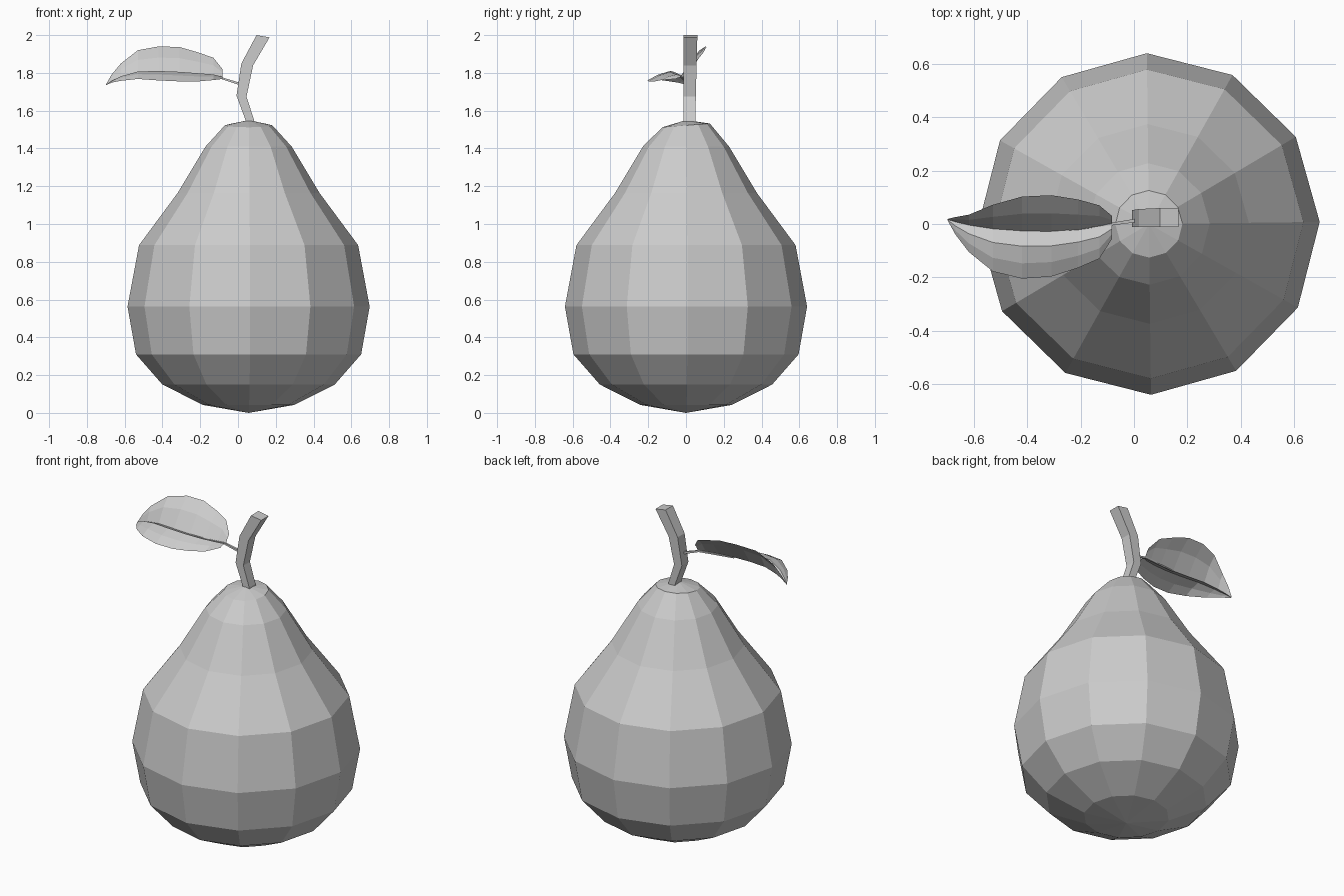
import bpy, math

if "Cube" in bpy.data.objects:
    bpy.data.objects.remove(bpy.data.objects["Cube"])


def make(name, verts, faces):
    me = bpy.data.meshes.new(name)
    me.from_pydata(verts, [], faces)
    me.update()
    ob = bpy.data.objects.new(name, me)
    bpy.context.collection.objects.link(ob)
    return ob


def loft(name, rings, closed=True, caps=True):
    """Skin a list of equally sized point rings."""
    n = len(rings[0])
    verts = [p for r in rings for p in r]
    faces = []
    for i in range(len(rings) - 1):
        for j in range(n if closed else n - 1):
            k = (j + 1) % n
            faces.append((i * n + j, i * n + k, (i + 1) * n + k, (i + 1) * n + j))
    if caps:
        faces.append(tuple(range(n))[::-1])
        faces.append(tuple((len(rings) - 1) * n + j for j in range(n)))
    return make(name, verts, faces)


# Pear body: twelve-sided lathe, rim at the top tilted towards the front
CX, SIDES = 0.056, 12
profile = [(0.241, 0.042), (0.456, 0.15), (0.596, 0.31), (0.641, 0.563),
           (0.58, 0.888), (0.375, 1.165), (0.228, 1.41), (0.126, 1.522)]
verts, faces = [], []
for i, (r, z) in enumerate(profile):
    tilt = 0.08 if i == len(profile) - 1 else 0
    for j in range(SIDES):
        a = math.radians(0.7) + 2 * math.pi * j / SIDES
        y = r * math.sin(a)
        verts.append((CX + r * math.cos(a), y, z + tilt * y))
rows = len(profile)
for i in range(rows - 1):
    for j in range(SIDES):
        k = (j + 1) % SIDES
        faces.append((i * SIDES + j, i * SIDES + k, (i + 1) * SIDES + k, (i + 1) * SIDES + j))
bottom, top = len(verts), len(verts) + 1
verts += [(CX, 0, 0), (CX, 0, 1.55)]
for j in range(SIDES):
    k = (j + 1) % SIDES
    faces.append((bottom, k, j))
    faces.append((top, (rows - 1) * SIDES + j, (rows - 1) * SIDES + k))
make("pear_body", verts, faces)

# Stem: bent square bar (left x, z, right x, z, back y)
stem = [(0.05, 1.50, 0.095, 1.50, 0.05), (0.04, 1.55, 0.085, 1.55, 0.05),
        (-0.008, 1.68, 0.045, 1.675, 0.052), (0.018, 1.85, 0.08, 1.84, 0.056),
        (0.098, 2.0, 0.167, 1.988, 0.06)]
loft("stem", [[(xl, -0.012, zl), (xr, -0.012, zr), (xr, yb, zr), (xl, yb, zl)]
              for xl, zl, xr, zr, yb in stem])

# Leaf blade: x, then y and z of the back edge, midrib and front edge
sections = [
    (-0.082, 0.03, 1.82, 0.0, 1.772, -0.055, 1.768),
    (-0.13, 0.07, 1.88, -0.01, 1.775, -0.13, 1.762),
    (-0.21, 0.092, 1.908, -0.022, 1.778, -0.165, 1.755),
    (-0.31, 0.108, 1.937, -0.028, 1.782, -0.197, 1.755),
    (-0.42, 0.103, 1.94, -0.026, 1.785, -0.205, 1.76),
    (-0.53, 0.072, 1.92, -0.018, 1.785, -0.178, 1.768),
    (-0.62, 0.035, 1.85, -0.004, 1.768, -0.105, 1.758),
    (-0.67, 0.026, 1.79, 0.008, 1.75, -0.04, 1.748),
    (-0.70, 0.019, 1.737, 0.017, 1.735, 0.014, 1.734),
]
rings = []
for x, by, bz, my, mz, fy, fz in sections:
    w = my - fy
    rings.append([
        (x, by, bz),
        (x, my + 0.5 * (by - my), mz + 0.62 * (bz - mz)),
        (x, my, mz),
        (x, my - 0.32 * w, mz + 0.14 * w),
        (x, my - 0.68 * w, 0.45 * mz + 0.55 * fz + 0.11 * w),
        (x, fy, fz)])
loft("leaf_blade", rings, closed=False, caps=False)

# Leaf stalk: thin tapering bar that runs on under the midrib
stalk = [(0.02, 0.015, 1.738, 0.007), (-0.09, -0.001, 1.773, 0.005),
         (-0.31, -0.028, 1.78, 0.003)]
loft("leaf_stalk", [[(x, y - r, z - r), (x, y + r, z - r), (x, y + r, z + r), (x, y - r, z + r)]
                    for x, y, z, r in stalk])
